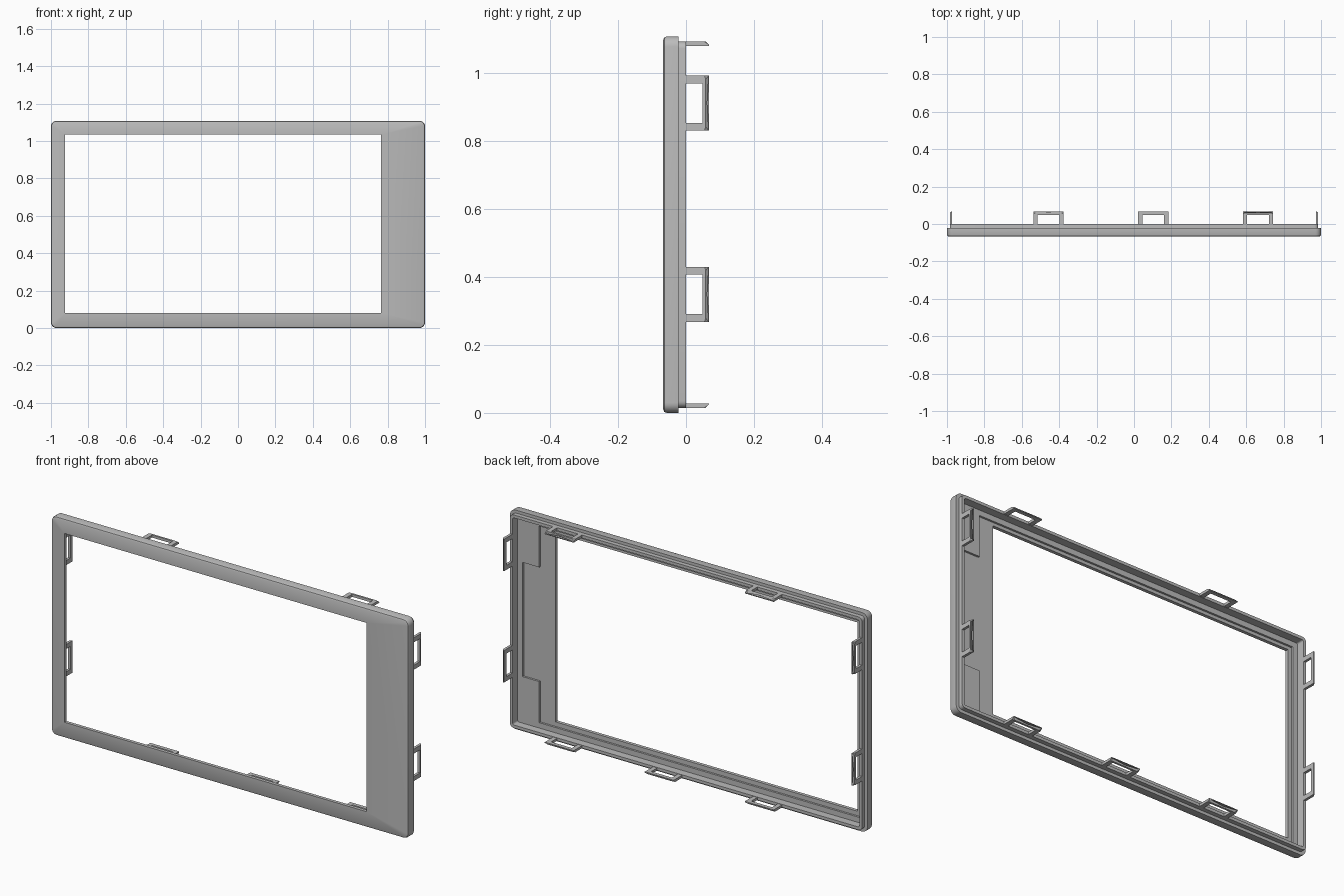
import bpy, bmesh, math

HEIGHT = 1.108
FLOOR, LEDGE, STEP = -0.05, -0.04, -0.022
FRONT, TIP = -0.067, 0.067

cube = bpy.data.objects.get("Cube")
if cube:
    bpy.data.objects.remove(cube, do_unlink=True)

grey = bpy.data.materials.new("plain_grey")
grey.use_nodes = True
colour = (0.5, 0.5, 0.5, 1)
grey.diffuse_color = colour
grey.node_tree.nodes["Principled BSDF"].inputs["Base Color"].default_value = colour


def finish(name, bm, smooth=False):
    bmesh.ops.recalc_face_normals(bm, faces=bm.faces[:])
    mesh = bpy.data.meshes.new(name)
    bm.to_mesh(mesh)
    bm.free()
    mesh.materials.append(grey)
    obj = bpy.data.objects.new(name, mesh)
    bpy.context.collection.objects.link(obj)
    if smooth:
        bpy.ops.object.select_all(action="DESELECT")
        obj.select_set(True)
        bpy.context.view_layer.objects.active = obj
        bpy.ops.object.shade_smooth_by_angle(angle=math.radians(35))
    return obj


def rounded_loop(bm, x0, x1, z0, z1, r, y, steps=6):
    """Ring of vertices around a rounded rectangle facing along y."""
    corners = [(x1 - r, z1 - r), (x0 + r, z1 - r), (x0 + r, z0 + r), (x1 - r, z0 + r)]
    ring = []
    for i, (cx, cz) in enumerate(corners):
        for k in range(steps + 1):
            a = math.pi / 2 * (i + k / steps)
            ring.append(bm.verts.new((cx + r * math.cos(a), y, cz + r * math.sin(a))))
    return ring


def inset_loop(bm, d, r, y):
    return rounded_loop(bm, d - 1, 1 - d, d, HEIGHT - d, r, y)


# Bezel frame: closed cross-section swept through outer shell, opening, ledge and rim
bm = bmesh.new()
opening = (-0.925, 0.765, 0.08, 1.035, 0.0)
loops = [
    inset_loop(bm, 0, 0.03, STEP),
    inset_loop(bm, 0, 0.03, FRONT + 0.01),
    inset_loop(bm, 0.003, 0.027, FRONT + 0.003),
    inset_loop(bm, 0.01, 0.02, FRONT),
    rounded_loop(bm, *opening, FRONT),
    rounded_loop(bm, *opening, FLOOR),
    inset_loop(bm, 0.057, 0.0, FLOOR),
    inset_loop(bm, 0.057, 0.0, LEDGE),
    inset_loop(bm, 0.03, 0.008, LEDGE),
    inset_loop(bm, 0.03, 0.008, 0),
    inset_loop(bm, 0.015, 0.02, 0),
    inset_loop(bm, 0.015, 0.02, STEP),
]
for a, b in zip(loops, loops[1:] + loops[:1]):
    for i in range(len(a)):
        j = (i + 1) % len(a)
        bm.faces.new((a[i], a[j], b[j], b[i]))
bmesh.ops.remove_doubles(bm, verts=bm.verts[:], dist=1e-5)
finish("bezel_frame", bm, smooth=True)

# Raised pads behind the wide side of the bezel
for name, z0, z1 in (("lower_pad", 0.057, 0.265), ("upper_pad", 0.843, HEIGHT - 0.057)):
    bm = bmesh.new()
    bmesh.ops.create_cube(bm, size=1)
    for v in bm.verts:
        v.co = (0.85 if v.co.x < 0 else 0.943,
                FLOOR - 0.005 if v.co.y < 0 else LEDGE,
                z0 if v.co.z < 0 else z1)
    finish(name, bm)


# Snap clips: U-shaped loops with a chamfered outer tip
def clip(name, centre, place):
    half, leg, bar, thick = 0.081, 0.023, 0.048, 0.013
    inner = half - leg
    outline = [(-half, 0), (-half, TIP), (half, TIP), (half, 0),
               (inner, 0), (inner, bar), (-inner, bar), (-inner, 0)]
    bm = bmesh.new()
    outer = [bm.verts.new((u, y, 0)) for u, y in outline]
    back = [bm.verts.new((u, y, thick)) for u, y in outline]
    for side in (outer, back):
        # left leg, right leg and bar as separate quads
        ol, tl, tr, orr, ir, br, bl, il = side
        bm.faces.new((ol, tl, bl, il))
        bm.faces.new((tl, tr, br, bl))
        bm.faces.new((tr, orr, ir, br))
    for i in range(len(outline)):
        j = (i + 1) % len(outline)
        if i not in (3, 7):
            bm.faces.new((outer[i], outer[j], back[j], back[i]))
    for i, j in ((3, 4), (7, 0)):
        bm.faces.new((outer[i], outer[j], back[j], back[i]))
    tip = bm.edges.get((outer[1], outer[2]))
    bmesh.ops.bevel(bm, geom=[tip], offset=0.009, segments=1, affect="EDGES")
    for v in bm.verts:
        u, y, w = v.co
        v.co = place(u + centre, y, w + 0.015)
    finish(name, bm)


def on_top(u, y, w):
    return (u, y, HEIGHT - w)


def on_bottom(u, y, w):
    return (u, y, w)


def on_left(u, y, w):
    return (1 - w, y, u)


def on_right(u, y, w):
    return (w - 1, y, u)


for label, place, centres in (
    ("top_clip", on_top, (-0.457, 0.663)),
    ("bottom_clip", on_bottom, (-0.457, 0.103, 0.663)),
    ("left_clip", on_left, (0.349, 0.912)),
    ("right_clip", on_right, (0.349, 0.912)),
):
    for n, c in enumerate(centres, 1):
        clip(f"{label}_{n}", c, place)
